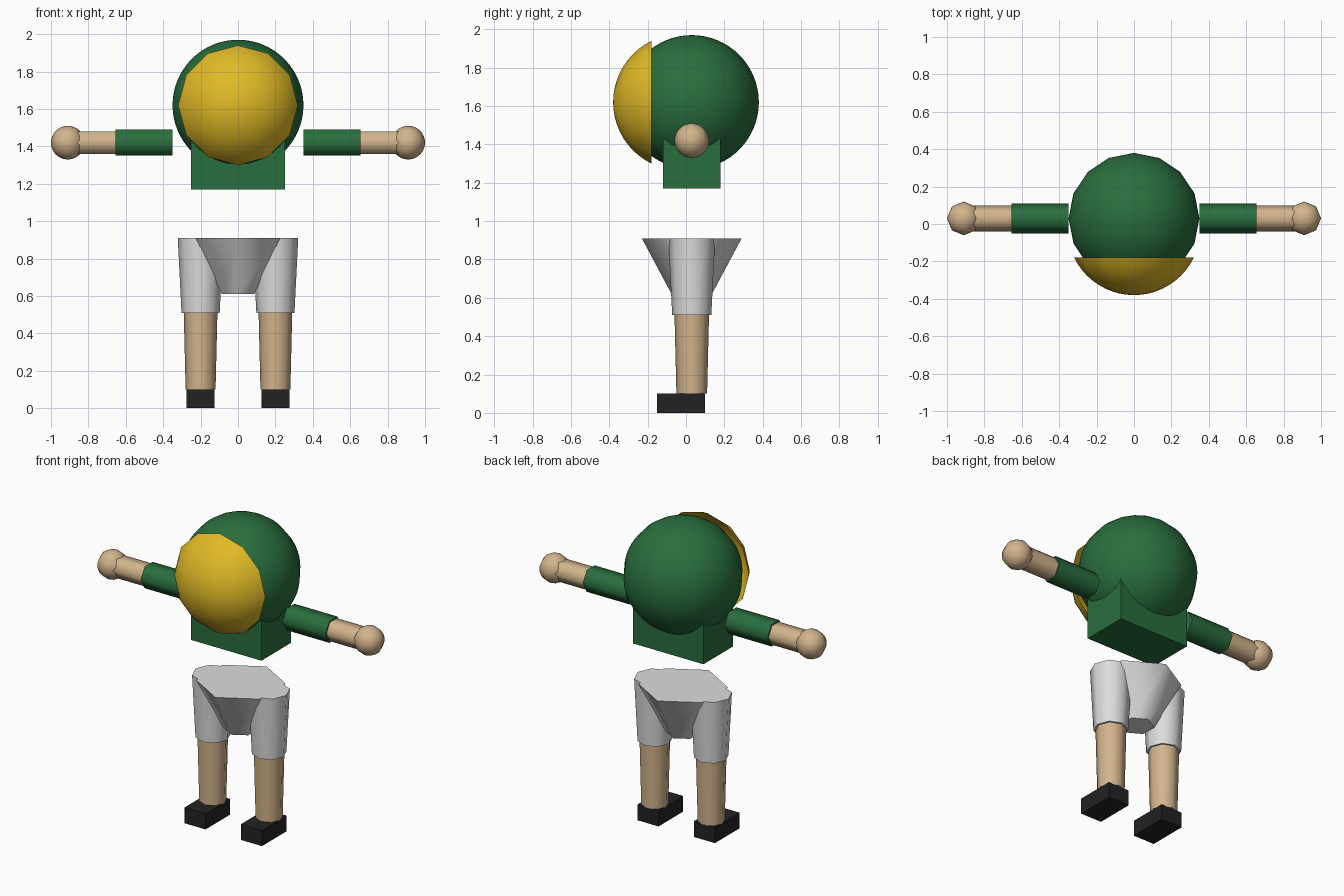
import bpy, bmesh, math
from mathutils import Matrix, Vector

if "Cube" in bpy.data.objects:
    bpy.data.objects.remove(bpy.data.objects["Cube"])

CY = 0.03  # depth of the body's centre line


def material(name, rgb):
    m = bpy.data.materials.new(name)
    m.diffuse_color = (*rgb, 1)
    m.use_nodes = True
    m.node_tree.nodes["Principled BSDF"].inputs["Base Color"].default_value = m.diffuse_color
    return m


GREEN = material("green", (0.022, 0.155, 0.047))
YELLOW = material("yellow", (0.75, 0.49, 0.02))
TAN = material("tan", (0.645, 0.456, 0.262))
WHITE = material("light_grey", (0.72, 0.72, 0.72))
BLACK = material("black", (0.016, 0.016, 0.016))

TO_X = Matrix.Rotation(math.radians(90), 3, 'Y')
TO_FRONT = Matrix.Rotation(math.radians(90), 3, 'X')


def finish(name, bm, mat, smooth=True):
    me = bpy.data.meshes.new(name)
    bm.to_mesh(me)
    bm.free()
    me.materials.append(mat)
    if smooth:
        for p in me.polygons:
            p.use_smooth = True
        me.set_sharp_from_angle(angle=math.radians(61))
    ob = bpy.data.objects.new(name, me)
    bpy.context.collection.objects.link(ob)
    return ob


def lathe(name, profile, sides, centre, mat, rot=Matrix.Identity(3), phase=0.0, caps=True):
    """Revolve (radius, height) points, given from low to high, around an axis."""
    bm = bmesh.new()
    rings = []
    for r, h in profile:
        if r < 1e-5:
            rings.append([bm.verts.new(rot @ Vector((0, 0, h)) + Vector(centre))] * sides)
            continue
        ring = []
        for i in range(sides):
            a = phase + 2 * math.pi * i / sides
            p = Vector((r * math.cos(a), r * math.sin(a), h))
            ring.append(bm.verts.new(rot @ p + Vector(centre)))
        rings.append(ring)
    for lo, hi in zip(rings, rings[1:]):
        for i in range(sides):
            j = (i + 1) % sides
            bm.faces.new(list(dict.fromkeys((lo[i], lo[j], hi[j], hi[i]))))
    if caps:
        if profile[0][0] > 1e-5:
            bm.faces.new(rings[0][::-1])
        if profile[-1][0] > 1e-5:
            bm.faces.new(rings[-1])
    return finish(name, bm, mat)


def arc(radius, start, rings):
    """Sphere profile from polar angle start up to the pole."""
    pts = []
    for k in range(rings + 1):
        t = start * (1 - k / rings)
        pts.append((radius * math.sin(t), radius * math.cos(t)))
    return pts


def box(name, x, y, z, mat):
    bm = bmesh.new()
    bmesh.ops.create_cube(bm, size=1)
    for v in bm.verts:
        v.co = [(lo + hi) / 2 + c * (hi - lo) for c, (lo, hi) in zip(v.co, (x, y, z))]
    return finish(name, bm, mat, smooth=False)


# Head and open face shell
lathe("head", arc(0.35, math.pi, 32), 16, (0, CY, 1.62), GREEN)
lathe("face_shell", arc(0.356, math.acos(0.156 / 0.356), 10), 12,
      (0, -0.024, 1.62), YELLOW, TO_FRONT, caps=False)

# Torso
box("torso", (-0.25, 0.25), (CY - 0.15, CY + 0.15), (1.17, 1.62), GREEN)

# Hips, a six-sided cone widening upward
lathe("hips", [(0.10, 0.61), (0.26, 0.91)], 6, (0, CY, 0), WHITE, phase=math.pi / 2)

for side, s in (("left", -1), ("right", 1)):
    # Arms: six-sided sleeve and forearm, round hand
    for part, r, a, b, mat in (("sleeve", 0.08, 0.35, 0.655, GREEN),
                               ("forearm", 0.07, 0.655, 0.91, TAN)):
        lo, hi = sorted((s * a, s * b))
        lathe(f"{side}_{part}", [(r, lo), (r, hi)], 6, (0, CY, 1.42), mat, TO_X, math.pi / 2)
    lathe(f"{side}_hand", arc(0.09, math.pi, 16), 8, (s * 0.91, CY, 1.42), TAN)

    # Legs: tapered shorts leg, shin and block shoe
    x = s * 0.2
    lathe(f"{side}_shorts_leg", [(0.102, 0.51), (0.122, 0.91)], 8, (x, CY, 0), WHITE)
    lathe(f"{side}_shin", [(0.08, 0.10), (0.09, 0.51)], 8, (x, CY, 0), TAN)
    box(f"{side}_shoe", (x - 0.075, x + 0.075), (-0.15, 0.10), (0, 0.10), BLACK)
